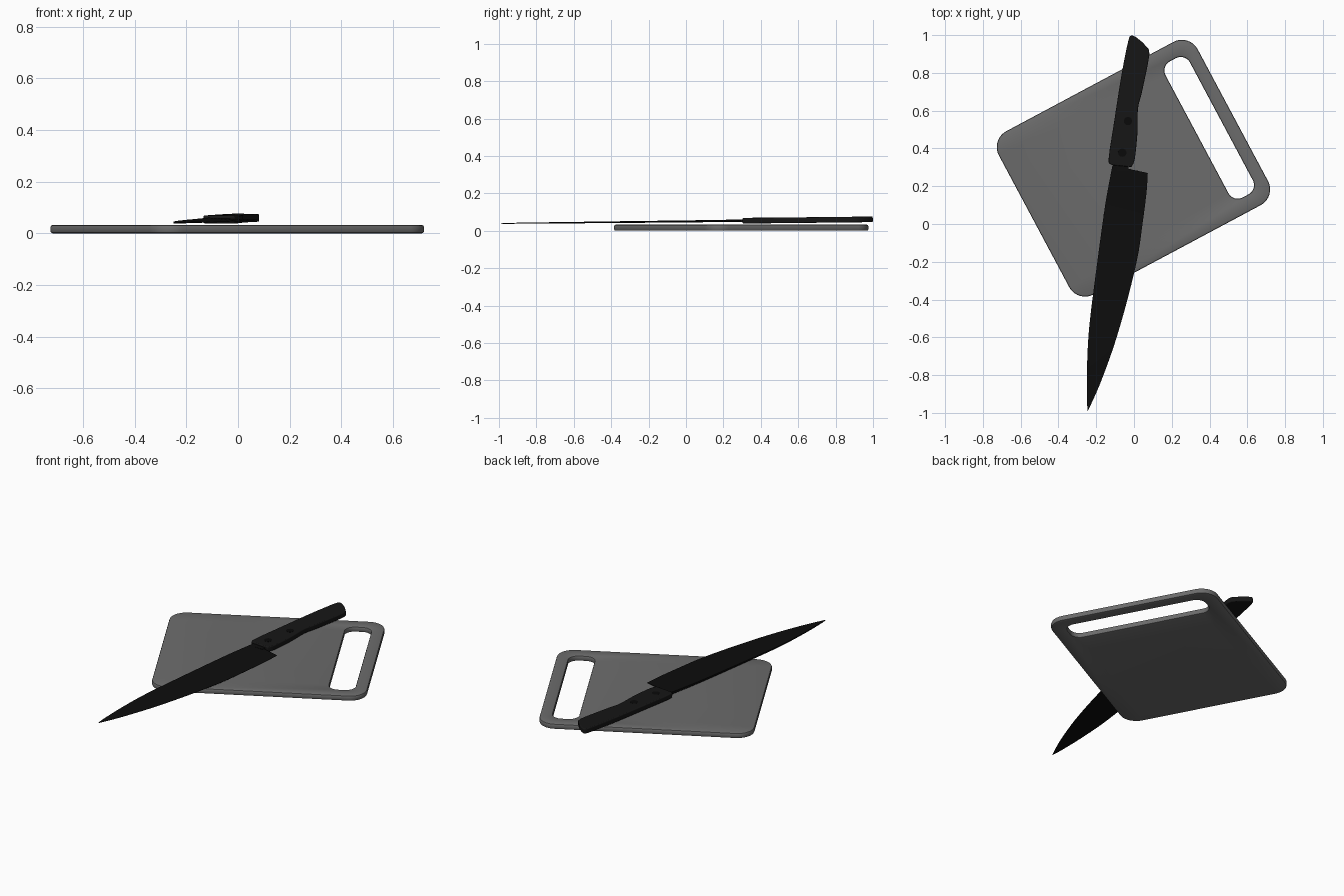
import bpy, bmesh, math
from mathutils import Vector

if "Cube" in bpy.data.objects:
    bpy.data.objects.remove(bpy.data.objects["Cube"])

TILT = math.atan(0.011)      # knife lies on a slight slope
KNIFE_Z = 0.05


def material(name, v):
    m = bpy.data.materials.new(name)
    m.diffuse_color = (v, v, v, 1)
    m.use_nodes = True
    m.node_tree.nodes["Principled BSDF"].inputs["Base Color"].default_value = m.diffuse_color
    return m


def finish(bm, name, mat, angle=35):
    bmesh.ops.recalc_face_normals(bm, faces=bm.faces[:])
    me = bpy.data.meshes.new(name)
    bm.to_mesh(me)
    bm.free()
    ob = bpy.data.objects.new(name, me)
    bpy.context.collection.objects.link(ob)
    me.materials.append(mat)
    bpy.ops.object.select_all(action='DESELECT')
    ob.select_set(True)
    bpy.context.view_layer.objects.active = ob
    bpy.ops.object.shade_smooth_by_angle(angle=math.radians(angle))
    return ob


def place_on_slope(ob):
    ob.location.z = KNIFE_Z
    ob.rotation_euler.x = TILT


def spline(points, steps):
    """Smooth open Catmull-Rom path through 2D points."""
    p = [Vector(q) for q in points]
    p = [2 * p[0] - p[1]] + p + [2 * p[-1] - p[-2]]
    out = []
    for i in range(1, len(p) - 2):
        a, b, c, d = p[i - 1:i + 3]
        for k in range(steps):
            t = k / steps
            out.append(0.5 * (2 * b + (c - a) * t + (2 * a - 5 * b + 4 * c - d) * t * t
                              + (3 * b - a - 3 * c + d) * t ** 3))
    return out + [p[-2]]


def rounded_rect(u0, u1, v0, v1, r, inset, seg=10):
    pts = []
    for k, (cu, cv) in enumerate([(u1 - r, v1 - r), (u0 + r, v1 - r),
                                  (u0 + r, v0 + r), (u1 - r, v0 + r)]):
        for i in range(seg + 1):
            a = math.pi / 2 * (k + i / seg)
            pts.append((cu + (r - inset) * math.cos(a), cv + (r - inset) * math.sin(a)))
    return pts


dark_grey = material("board_grey", 0.15)
black = material("blade_black", 0.004)
handle_black = material("handle_black", 0.008)
rivet_black = material("rivet_black", 0.003)

# Cutting board: rounded plate lofted around its rim and hand slot
H, B = 0.032, 0.008
half = [(B, 0), (0.3 * B, 0.3 * B), (0, B), (0, H - B), (0.3 * B, H - 0.3 * B), (B, H)]
bm = bmesh.new()
rings = []
for s, z in half:
    rings.append([bm.verts.new((x, y, z))
                  for x, y in rounded_rect(-0.46, 0.733, -0.228, 0.752, 0.095, s)])
for s, z in reversed(half):
    rings.append([bm.verts.new((x, y, z))
                  for x, y in rounded_rect(0.518, 0.664, -0.147, 0.67, 0.055, -s)])
n = len(rings[0])
for a, b in zip(rings, rings[1:] + rings[:1]):
    for i in range(n):
        j = (i + 1) % n
        bm.faces.new((a[i], a[j], b[j], b[i]))
board = finish(bm, "cutting_board", dark_grey)
board.rotation_euler.z = math.radians(28.1)

# Blade: wedge sections from thick spine to thin cutting edge
spine = spline([(-.114, .31), (-.137, .19), (-.16, .05), (-.206, -.29), (-.238, -.556),
                (-.249, -.77), (-.249, -.93), (-.245, -.99)], 6)
edge = spline([(.073, .27), (.066, .165), (.045, 0), (.019, -.175), (-.034, -.397),
               (-.103, -.635), (-.18, -.847), (-.244, -.99)], 6)
bm = bmesh.new()
sections = []
for i, (s, e) in enumerate(zip(spine, edge)):
    t = 0.007 * (1 - 0.75 * i / (len(spine) - 1))
    sections.append([bm.verts.new((q.x, q.y, z)) for q, z in
                     ((s, t), (e, 0.001), (e, -0.001), (s, -t))])
for a, b in zip(sections, sections[1:]):
    for k in range(4):
        m = (k + 1) % 4
        bm.faces.new((a[k], a[m], b[m], b[k]))
bm.faces.new(sections[0])
bm.faces.new(sections[-1])
place_on_slope(finish(bm, "blade", black, 30))

# Handle: smooth outline, extruded with rounded edges
left = spline([(-.118, .312), (-.134, .345), (-.103, .555), (-.066, .79), (-.03, .97), (-.013, 1.0)], 5)
butt = [Vector(p) for p in [(.01, .99), (.045, .962), (.078, .925)]]
right = spline([(.082, .90), (.07, .83), (.04, .69), (.021, .61), (.018, .48),
                (.004, .345), (-.013, .302)], 5)
bm = bmesh.new()
face = bm.faces.new([bm.verts.new((p.x, p.y, -0.015)) for p in left + butt + right])
ext = bmesh.ops.extrude_face_region(bm, geom=[face])
bmesh.ops.translate(bm, vec=(0, 0, 0.03),
                    verts=[v for v in ext["geom"] if isinstance(v, bmesh.types.BMVert)])
handle = finish(bm, "handle", handle_black)
bev = handle.modifiers.new("round_edges", 'BEVEL')
bev.width, bev.segments = 0.007, 3
bev.limit_method, bev.angle_limit = 'ANGLE', math.radians(50)
place_on_slope(handle)

# Short neck joining blade and handle
bm = bmesh.new()
neck = bmesh.ops.create_cube(bm, size=1)["verts"]
bmesh.ops.scale(bm, vec=(0.08, 0.06, 0.012), verts=neck)
bmesh.ops.translate(bm, vec=(-0.07, 0.31, 0), verts=neck)
place_on_slope(finish(bm, "blade_neck", black))

# Rivets, nearly flush on both sides of the handle
for i, (x, y) in enumerate([(-.032, .545), (-.062, .378)]):
    bm = bmesh.new()
    vs = bmesh.ops.create_cone(bm, cap_ends=True, segments=24, radius1=0.022,
                               radius2=0.022, depth=0.0315)["verts"]
    bmesh.ops.translate(bm, vec=(x, y, 0), verts=vs)
    place_on_slope(finish(bm, f"rivet_{i + 1}", rivet_black))
